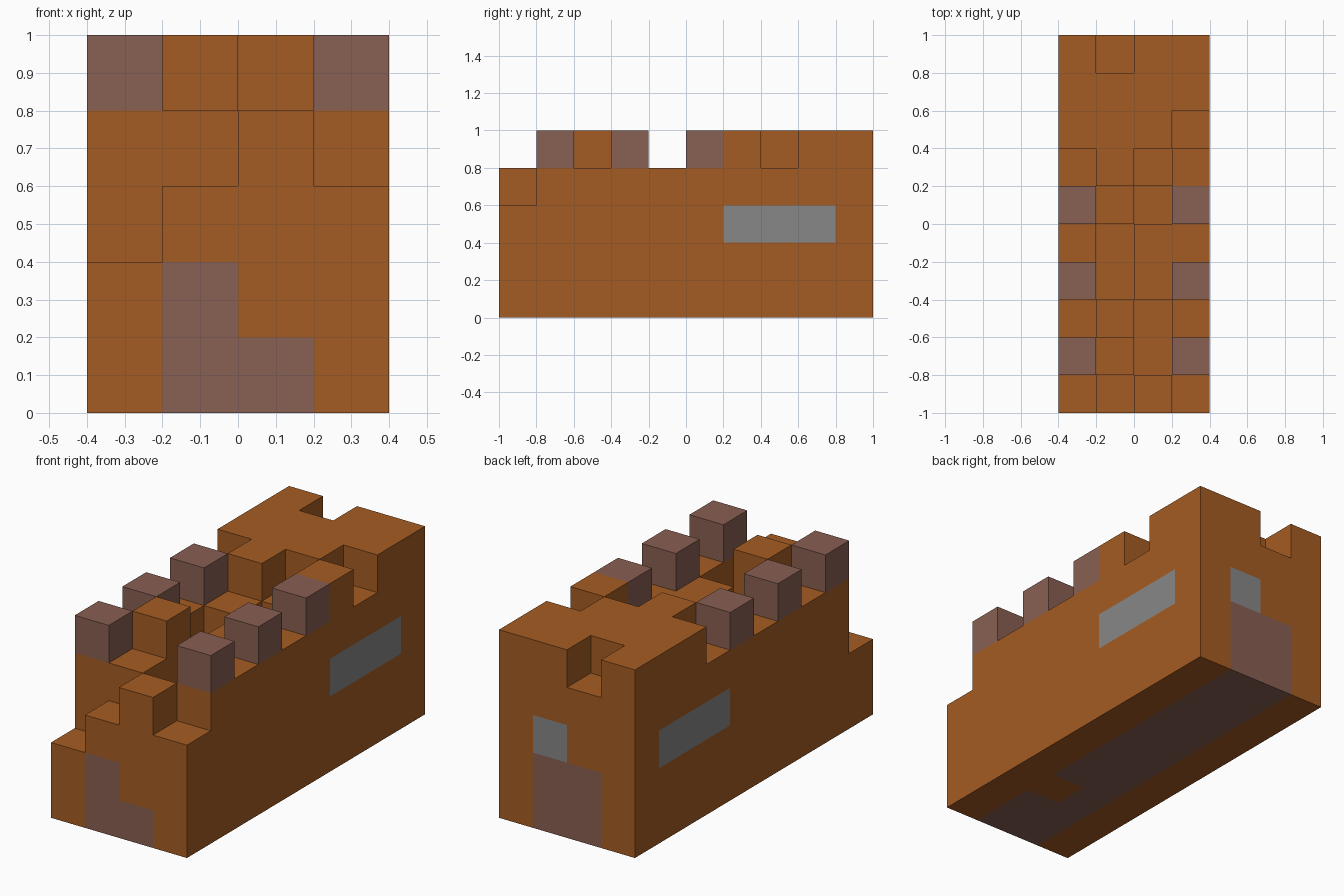
import bpy, bmesh
from mathutils import Vector

if "Cube" in bpy.data.objects:
    bpy.data.objects.remove(bpy.data.objects["Cube"])

S = 0.2                                   # block size
ORIGIN = Vector((-0.4, -1.0, 0.0))


def material(name, rgb):
    m = bpy.data.materials.new(name)
    m.use_nodes = True
    m.diffuse_color = (*rgb, 1)
    m.node_tree.nodes["Principled BSDF"].inputs["Base Color"].default_value = (*rgb, 1)
    return m


MATS = [material("orange_clay", (0.375, 0.107, 0.016)),
        material("dusky_brown", (0.25, 0.115, 0.084)),
        material("window_grey", (0.25, 0.245, 0.245))]
CLAY, BROWN, GREY = range(3)

# Wall heights in blocks: one string per row from front to back, x increasing
HEIGHTS = ["2343", "4434", "4534", "4344", "4344",
           "4434", "4545", "5554", "5555", "5355".replace("3", "4")]


def height(i, j):
    return int(HEIGHTS[j][i]) if 0 <= i < 4 and 0 <= j < 10 else 0


def face_colour(i, j, k, axis, sign):
    """Doors, windows and floor are single block faces of another colour."""
    if axis == 2:
        floor = sign < 0 and i in (1, 2) and (i, j) != (2, 2)
        return BROWN if floor else CLAY
    if axis == 0:
        outer = i == (3 if sign > 0 else 0)
        return GREY if outer and k == 2 and 6 <= j <= 8 else CLAY
    if sign < 0 and j == 0:                # broken front doorway
        return BROWN if (i == 1 and k < 2) or (i == 2 and k == 0) else CLAY
    if sign > 0 and j == 9:                # back door and small window
        if i in (1, 2) and k < 2:
            return BROWN
        if i == 2 and k == 2:
            return GREY
    return CLAY


def add_face(bm, i, j, k, axis, sign):
    n = Vector((0, 0, 0))
    n[axis] = sign
    u = Vector((0, 0, 0))
    u[(axis + 1) % 3] = 1
    v = n.cross(u)
    centre = Vector((i + 0.5, j + 0.5, k + 0.5)) + n / 2
    corners = [centre + (u * a + v * b) / 2
               for a, b in ((-1, -1), (1, -1), (1, 1), (-1, 1))]
    f = bm.faces.new([bm.verts.new(c * S + ORIGIN) for c in corners])
    f.material_index = face_colour(i, j, k, axis, sign)


def finish(bm, name, mats):
    bmesh.ops.remove_doubles(bm, verts=bm.verts, dist=0.001)
    mesh = bpy.data.meshes.new(name)
    bm.to_mesh(mesh)
    bm.free()
    for m in mats:
        mesh.materials.append(m)
    bpy.context.collection.objects.link(bpy.data.objects.new(name, mesh))


# Ruined block walls: only the exposed faces of each block
bm = bmesh.new()
for j in range(10):
    for i in range(4):
        for k in range(height(i, j)):
            for axis in range(3):
                for sign in (-1, 1):
                    near = [i, j, k]
                    near[axis] += sign
                    if near[2] < 0 or near[2] >= height(near[0], near[1]):
                        add_face(bm, i, j, k, axis, sign)
finish(bm, "ruined_walls", MATS)

# Battlement blocks along both sides
for side, i in (("right", 0), ("left", 3)):
    for n, j in enumerate((1, 3, 5)):
        bm = bmesh.new()
        bmesh.ops.create_cube(bm, size=S)
        bmesh.ops.translate(bm, verts=bm.verts,
                            vec=Vector((i + 0.5, j + 0.5, 4.5)) * S + ORIGIN)
        finish(bm, f"battlement_{side}_{n + 1}", [MATS[BROWN]])
